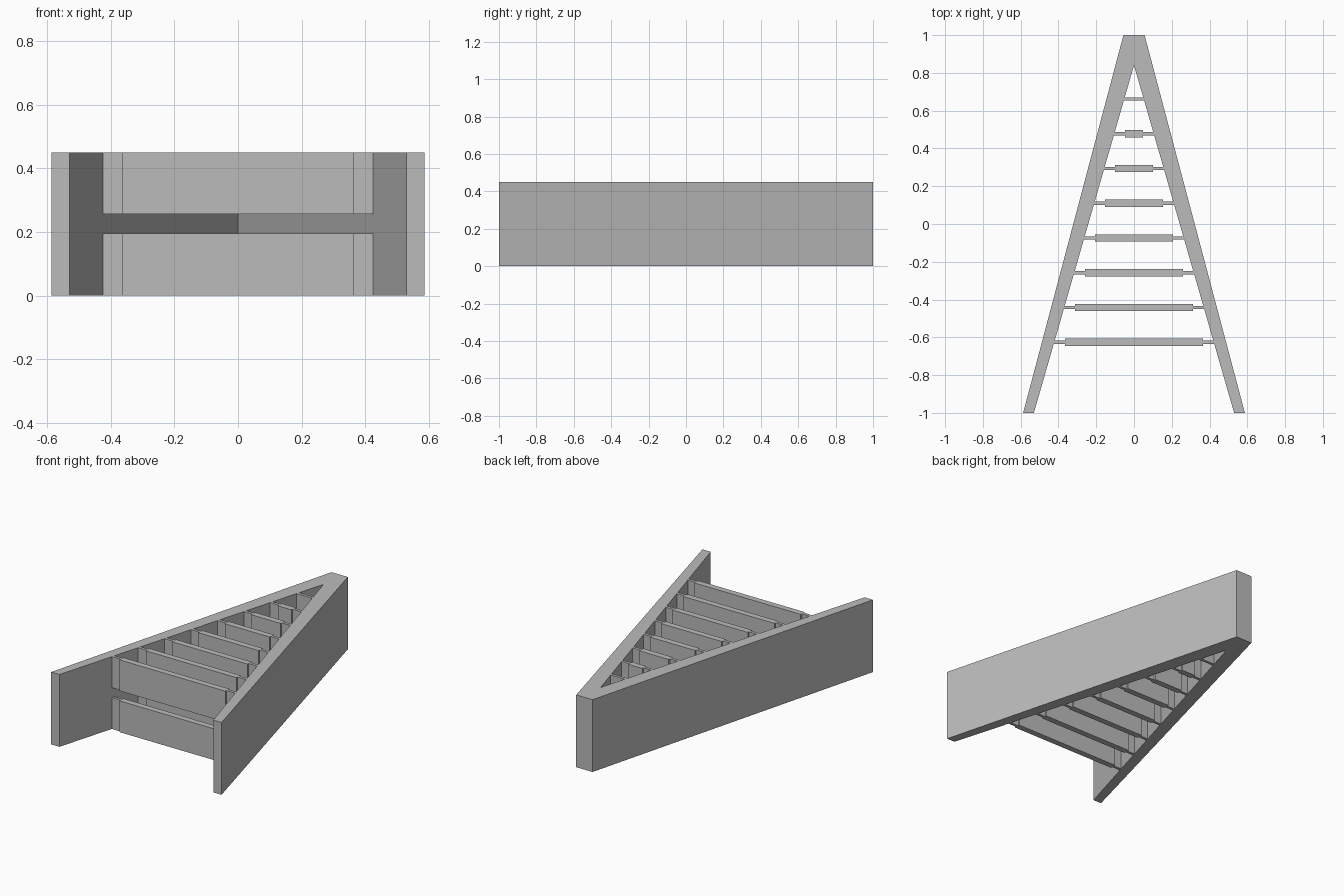
import bpy
import bmesh

cube = bpy.data.objects.get("Cube")
if cube:
    bpy.data.objects.remove(cube, do_unlink=True)

HEIGHT = 0.45
INNER_FRONT, INNER_APEX = 0.53, 0.84

grey = bpy.data.materials.new("plain grey")
grey.use_nodes = True
colour = (0.5, 0.5, 0.5, 1)
grey.diffuse_color = colour
grey.node_tree.nodes["Principled BSDF"].inputs["Base Color"].default_value = colour


def prism(name, half_outline, z0, z1):
    """Mirror a right-hand outline across x = 0 and extrude it upwards."""
    mirrored = [(-x, y) for x, y in reversed(half_outline) if x > 0]
    bm = bmesh.new()
    face = bm.faces.new([bm.verts.new((x, y, z0)) for x, y in half_outline + mirrored])
    top = bmesh.ops.extrude_face_region(bm, geom=[face])["geom"]
    verts = [g for g in top if isinstance(g, bmesh.types.BMVert)]
    bmesh.ops.translate(bm, vec=(0, 0, z1 - z0), verts=verts)
    bmesh.ops.recalc_face_normals(bm, faces=bm.faces)
    mesh = bpy.data.meshes.new(name)
    bm.to_mesh(mesh)
    bm.free()
    mesh.materials.append(grey)
    obj = bpy.data.objects.new(name, mesh)
    bpy.context.collection.objects.link(obj)
    return obj


def inner_half(y):
    """Half the clear width between the two walls at y."""
    return INNER_FRONT * (INNER_APEX - y) / (INNER_APEX + 1)


# Two converging walls joined at the back
prism("a_frame_walls",
      [(0, INNER_APEX), (INNER_FRONT, -1), (0.587, -1), (0.056, 1)], 0, HEIGHT)

# Crossbars in two tiers, thick in the middle with thin end tabs
THIN, THICK, TAB = 0.009, 0.019, 0.057
for tier, (z0, z1) in {"lower": (0, 0.195), "upper": (0.257, HEIGHT)}.items():
    for i in range(8):
        y = -0.626 + 0.184 * i
        outline = [(inner_half(y - THIN), y - THIN), (inner_half(y + THIN), y + THIN)]
        shoulder = inner_half(y) - TAB
        if shoulder > 0:
            outline = ([(shoulder, y - THICK), (shoulder, y - THIN)] + outline
                       + [(shoulder, y + THIN), (shoulder, y + THICK)])
        prism(f"{tier}_crossbar_{i + 1}", outline, z0, z1)
